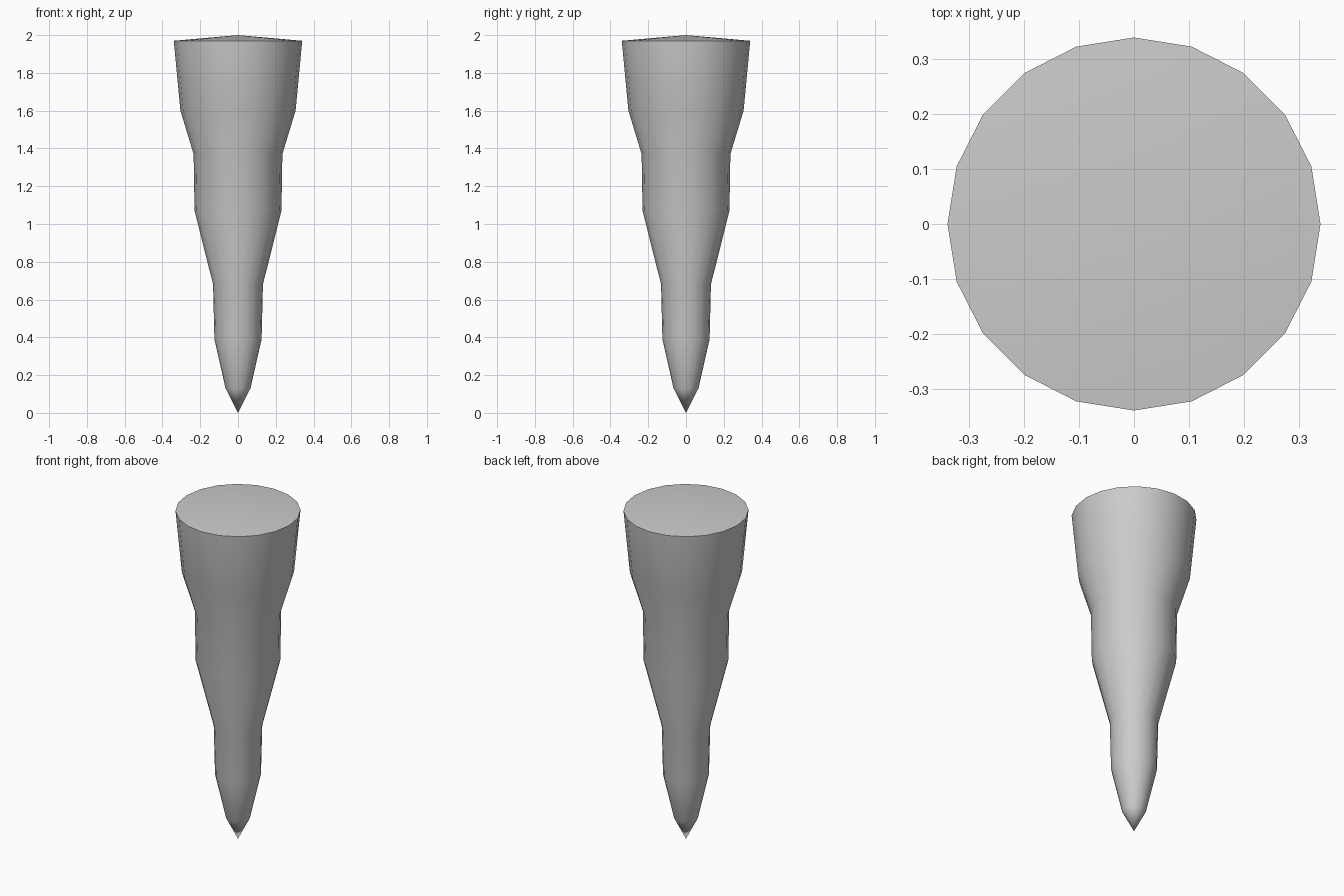
import bpy, bmesh, math

if "Cube" in bpy.data.objects:
    bpy.data.objects.remove(bpy.data.objects["Cube"])

SIDES = 20
TIP_Z, APEX_Z = 0.0, 2.0
# (radius, height) of each ring, from the tip up to the rim
RINGS = [(0.066, 0.13), (0.125, 0.39), (0.132, 0.68), (0.23, 1.07),
         (0.235, 1.37), (0.305, 1.6), (0.34, 1.97)]

bm = bmesh.new()


def ring(radius, z):
    return [bm.verts.new((radius * math.cos(2 * math.pi * i / SIDES),
                          radius * math.sin(2 * math.pi * i / SIDES), z))
            for i in range(SIDES)]


# Spike body with a pointed tip and a shallow conical cap
rings = [ring(r, z) for r, z in RINGS]
tip = bm.verts.new((0, 0, TIP_Z))
apex = bm.verts.new((0, 0, APEX_Z))
for i in range(SIDES):
    j = (i + 1) % SIDES
    bm.faces.new((tip, rings[0][j], rings[0][i]))
    bm.faces.new((apex, rings[-1][i], rings[-1][j]))
    for low, high in zip(rings, rings[1:]):
        bm.faces.new((low[i], low[j], high[j], high[i]))
bmesh.ops.recalc_face_normals(bm, faces=bm.faces)

mesh = bpy.data.meshes.new("spike")
bm.to_mesh(mesh)
bm.free()
spike = bpy.data.objects.new("spike", mesh)
bpy.context.collection.objects.link(spike)

# Smooth sides, sharp rim
bpy.context.view_layer.objects.active = spike
spike.select_set(True)
bpy.ops.object.shade_smooth_by_angle(angle=math.radians(40))
